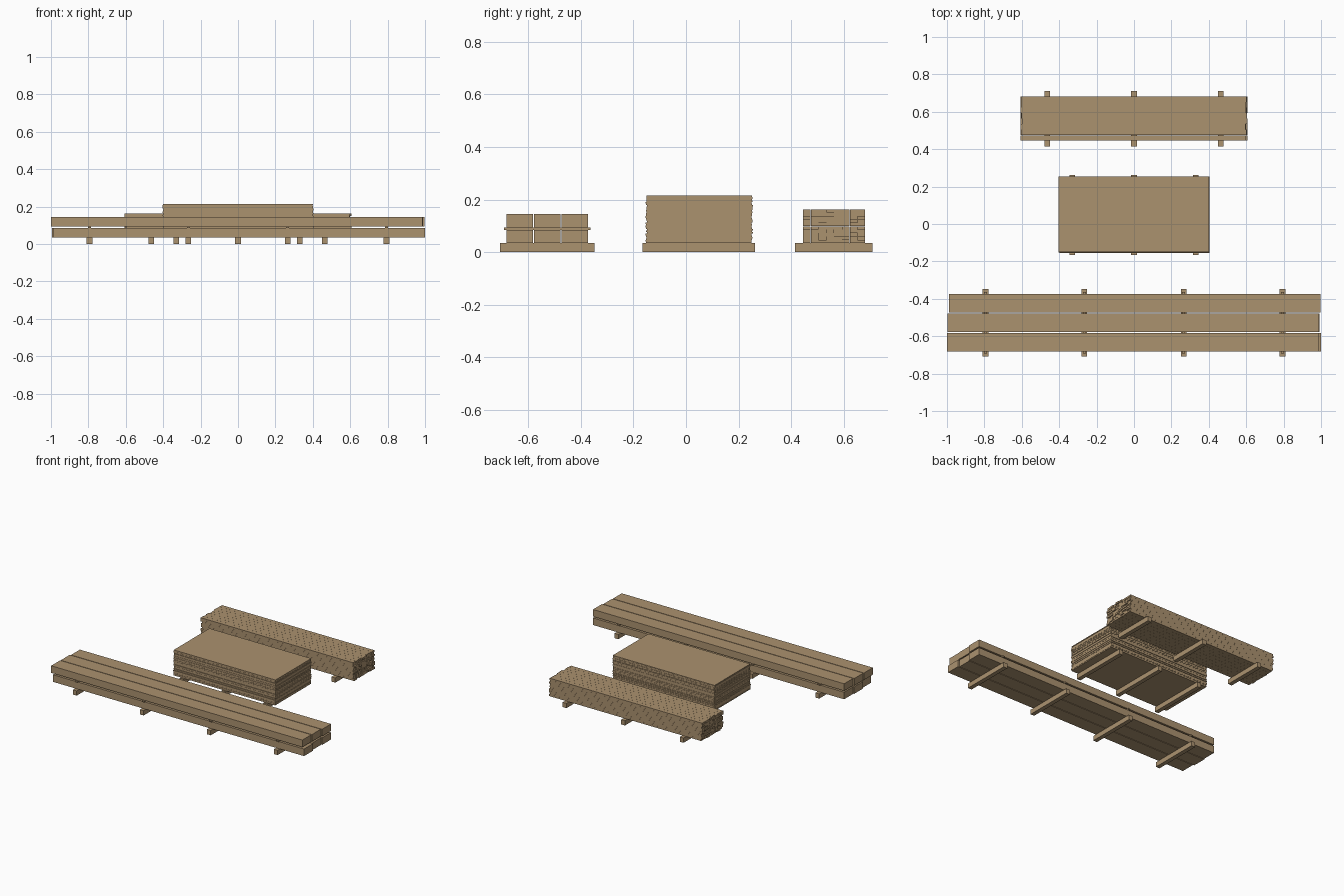
import bpy, bmesh, random

if "Cube" in bpy.data.objects:
    bpy.data.objects.remove(bpy.data.objects["Cube"])

random.seed(7)

timber = bpy.data.materials.new("tan timber")
timber.diffuse_color = (0.407, 0.287, 0.159, 1)
timber.use_nodes = True
timber.node_tree.nodes["Principled BSDF"].inputs["Base Color"].default_value = timber.diffuse_color


def boxes(name, items):
    """One object made of boxes, each given as (x0, x1, y0, y1, z0, z1)."""
    bm = bmesh.new()
    for x0, x1, y0, y1, z0, z1 in items:
        made = bmesh.ops.create_cube(bm, size=1)
        for v in made["verts"]:
            v.co = (x1 if v.co.x > 0 else x0,
                    y1 if v.co.y > 0 else y0,
                    z1 if v.co.z > 0 else z0)
    mesh = bpy.data.meshes.new(name)
    bm.to_mesh(mesh)
    bm.free()
    mesh.materials.append(timber)
    ob = bpy.data.objects.new(name, mesh)
    bpy.context.collection.objects.link(ob)
    return ob


def cross_bars(name, xs, width, y0, y1, z0, z1):
    """Bars running front to back under or inside a stack."""
    return boxes(name, [(x - width / 2, x + width / 2, y0, y1, z0, z1) for x in xs])


def jitter(amount):
    return random.uniform(-amount, amount)


BASE = 0.034  # top of the bearers

# Long beams: two layers of three, separated by thin stickers
beam_bars = (-0.794, -0.265, 0.265, 0.794)
cross_bars("beam_bearers", beam_bars, 0.03, -0.708, -0.348, 0, BASE)
cross_bars("beam_stickers", beam_bars, 0.016, -0.693, -0.364, 0.085, 0.0945)
shifts = ((0.007, -0.002, 0.004), (-0.0065, -0.004, 0.0035))
beams = []
for layer, z in enumerate((BASE, 0.0945)):
    for col in range(3):
        y = -0.682 + col * 0.1045
        dx = shifts[layer][col]
        beams.append((-0.9925 + dx, 0.9925 + dx, y, y + 0.1, z, z + 0.0505))
boxes("long_beams", beams)

# Sheet stack: thin panels slightly out of line
cross_bars("sheet_bearers", (-0.33, 0, 0.33), 0.03, -0.165, 0.263, 0, BASE)
thick = 0.181 / 30
sheets = []
for i in range(30):
    dx, dy = jitter(0.003), jitter(0.003)
    if i == 29:
        dx = dy = 0
    z = BASE + i * thick
    sheets.append((-0.402 + dx, 0.402 + dx, -0.151 + dy, 0.252 + dy, z, z + thick))
boxes("panel_sheets", sheets)

# Board stack: a tight bundle with ragged ends
cross_bars("board_bearers", (-0.463, 0, 0.463), 0.03, 0.415, 0.71, 0, BASE)
cols, rows = 8, 10
pitch, rise = 0.237 / cols, 0.129 / rows
boards = []
for r in range(rows):
    for c in range(cols):
        dx = jitter(0.006)
        y, z = 0.445 + c * pitch, BASE + r * rise
        boards.append((-0.602 + dx, 0.602 + dx,
                       y + 0.0003, y + pitch - 0.0003, z, z + rise - 0.0002))
boxes("stacked_boards", boards)
